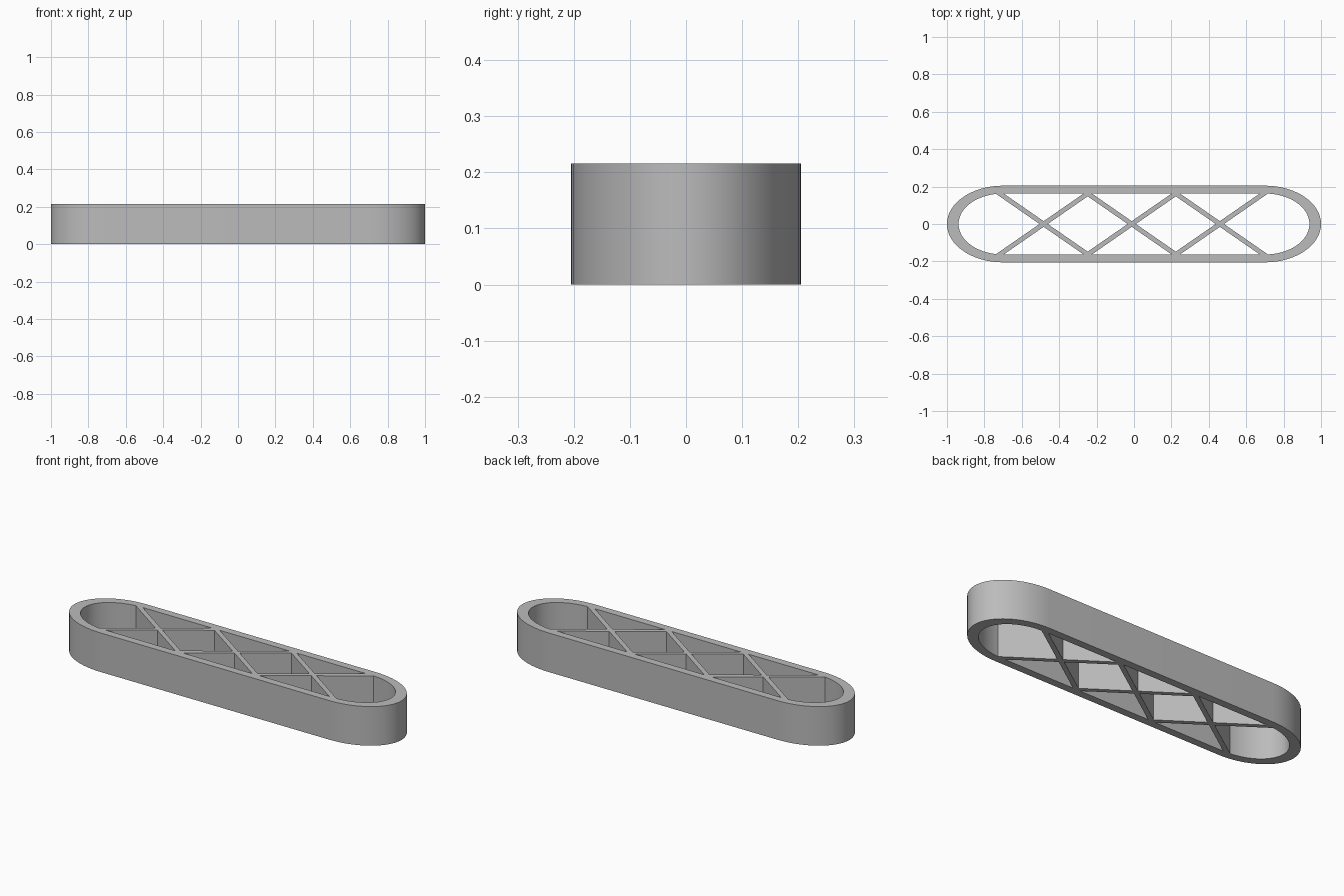
import bpy, bmesh
from math import cos, sin, pi, radians
from mathutils import Vector

HEIGHT = 0.216
STRAIGHT = 0.70          # half length of the straight sides
PITCH, SHIFT = 0.471, -0.012
SEGMENTS = 32

cube = bpy.data.objects.get("Cube")
if cube:
    bpy.data.objects.remove(cube)

grey = bpy.data.materials.new("plain grey")
grey.use_nodes = True
colour = (0.5, 0.5, 0.5, 1)
grey.diffuse_color = colour
grey.node_tree.nodes["Principled BSDF"].inputs["Base Color"].default_value = colour


def make_object(name, bm):
    bmesh.ops.recalc_face_normals(bm, faces=bm.faces)
    mesh = bpy.data.meshes.new(name)
    bm.to_mesh(mesh)
    bm.free()
    mesh.materials.append(grey)
    obj = bpy.data.objects.new(name, mesh)
    bpy.context.scene.collection.objects.link(obj)
    return obj


def oval(rx, ry):
    """Outline with straight sides and half-ellipse ends."""
    points = []
    for side in (1, -1):
        for i in range(SEGMENTS + 1):
            a = -pi / 2 + pi * i / SEGMENTS
            points.append((side * (STRAIGHT + rx * cos(a)), side * ry * sin(a)))
    return points


def prism(name, points):
    bm = bmesh.new()
    face = bm.faces.new([bm.verts.new((x, y, 0)) for x, y in points])
    top = bmesh.ops.extrude_face_region(bm, geom=[face])["geom"]
    bmesh.ops.translate(bm, vec=(0, 0, HEIGHT),
                        verts=[v for v in top if isinstance(v, bmesh.types.BMVert)])
    return make_object(name, bm)


# Hollow oval rim
bm = bmesh.new()
outer, inner = oval(0.30, 0.205), oval(0.238, 0.163)
loops = [[bm.verts.new((x, y, z)) for x, y in outline]
         for outline, z in ((outer, 0), (outer, HEIGHT), (inner, HEIGHT), (inner, 0))]
count = len(outer)
for k in range(4):
    a, b = loops[k], loops[(k + 1) % 4]
    for i in range(count):
        j = (i + 1) % count
        bm.faces.new((a[i], a[j], b[j], b[i]))
frame = make_object("lattice_frame", bm)

# Crossing diagonal braces, ends buried in the rim
braces = []
for n in (-1, 0, 1):
    centre = Vector((SHIFT + n * PITCH, 0))
    for slope in (1, -1):
        along = Vector((PITCH / 2, slope * 0.163)) * 1.14
        across = Vector((-along.y, along.x)).normalized() * 0.0125
        corners = [centre + along + across, centre - along + across,
                   centre - along - across, centre + along - across]
        braces.append(prism("diagonal_brace", corners))

# Fuse the braces into the rim
for brace in braces:
    union = frame.modifiers.new("join_brace", "BOOLEAN")
    union.operation = "UNION"
    union.solver = "EXACT"
    union.object = brace
bpy.context.view_layer.update()
evaluated = frame.evaluated_get(bpy.context.evaluated_depsgraph_get())
fused = bpy.data.meshes.new_from_object(evaluated)
frame.modifiers.clear()
frame.data = fused
for brace in braces:
    bpy.data.objects.remove(brace)

# Smooth curved ends with crisp edges
bpy.ops.object.select_all(action="DESELECT")
frame.select_set(True)
bpy.context.view_layer.objects.active = frame
bpy.ops.object.shade_smooth_by_angle(angle=radians(30))
